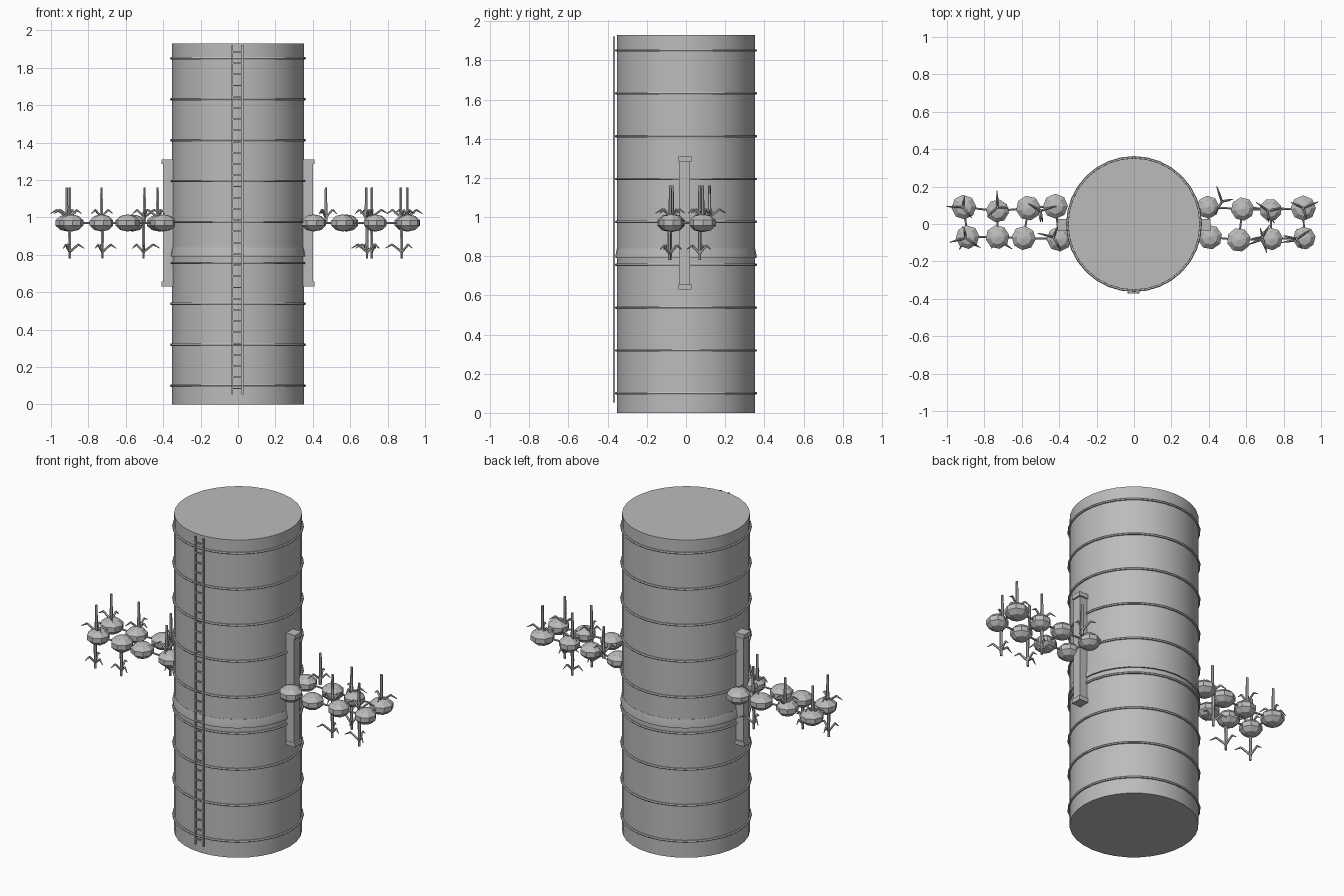
import bpy
import bmesh
import math
import random
from mathutils import Vector, Matrix

random.seed(4)
cube = bpy.data.objects.get("Cube")
if cube:
    bpy.data.objects.remove(cube, do_unlink=True)

grey = bpy.data.materials.new("plain_grey")
grey.use_nodes = True
COLOUR = (0.5, 0.5, 0.5, 1)
grey.diffuse_color = COLOUR
grey.node_tree.nodes["Principled BSDF"].inputs["Base Color"].default_value = COLOUR


def finish(name, bm, smooth=False):
    bmesh.ops.recalc_face_normals(bm, faces=bm.faces)
    mesh = bpy.data.meshes.new(name)
    bm.to_mesh(mesh)
    bm.free()
    obj = bpy.data.objects.new(name, mesh)
    bpy.context.collection.objects.link(obj)
    mesh.materials.append(grey)
    if smooth:
        bpy.ops.object.select_all(action='DESELECT')
        obj.select_set(True)
        bpy.context.view_layer.objects.active = obj
        bpy.ops.object.shade_smooth_by_angle(angle=math.radians(35))
    return obj


def box(bm, centre, size):
    bmesh.ops.create_cube(bm, size=1, matrix=Matrix.Translation(centre) @ Matrix.Diagonal((*size, 1)))


def rod(bm, a, b, r1, r2=None, sides=6):
    a, b = Vector(a), Vector(b)
    d = b - a
    place = Matrix.Translation((a + b) / 2) @ d.to_track_quat('Z', 'Y').to_matrix().to_4x4()
    bmesh.ops.create_cone(bm, cap_ends=True, segments=sides, radius1=r1,
                          radius2=r1 if r2 is None else r2, depth=d.length, matrix=place)


def lathe(bm, profile, sides=32, closed=False):
    rings = [[bm.verts.new((r * math.cos(t), r * math.sin(t), z))
              for t in (math.tau * i / sides for i in range(sides))] for r, z in profile]
    pairs = list(zip(rings, rings[1:])) + ([(rings[-1], rings[0])] if closed else [])
    for low, high in pairs:
        for i in range(sides):
            j = (i + 1) % sides
            bm.faces.new((low[i], low[j], high[j], high[i]))
    if not closed:
        bm.faces.new(rings[0])
        bm.faces.new(rings[-1])


# Main cylinder
R, H = 0.352, 1.93
bm = bmesh.new()
lathe(bm, [(R, 0), (R, H)])
finish("main_cylinder", bm, True)

# Hoops around the cylinder
bm = bmesh.new()
for k in range(9):
    z = 0.1 + k * 0.2188
    lathe(bm, [(R + 0.004 + 0.007 * math.cos(a), z + 0.007 * math.sin(a))
               for a in (math.tau * i / 6 for i in range(6))], closed=True)
finish("hoops", bm, True)

# Sloped collar
bm = bmesh.new()
lathe(bm, [(R - 0.01, 0.79), (R + 0.009, 0.79), (R + 0.009, 0.80), (R + 0.001, 0.84), (R - 0.01, 0.84)],
      closed=True)
finish("collar", bm, True)

# Ladder on the front
bm = bmesh.new()
for side in (-1, 1):
    box(bm, (side * 0.027 - 0.003, -0.368, 0.987), (0.009, 0.009, 1.87))
for k in range(31):
    box(bm, (-0.003, -0.368, 0.085 + k * 0.06), (0.05, 0.006, 0.008))
finish("ladder", bm)

# Upright side rails with end caps
for name, s in (("left_upright", 1), ("right_upright", -1)):
    bm = bmesh.new()
    box(bm, (s * 0.365, -0.008, 0.97), (0.07, 0.055, 0.66))
    for z in (0.643, 1.297):
        box(bm, (s * 0.37, -0.005, z), (0.08, 0.066, 0.026))
    finish(name, bm)

# Pods in two rows on each side
PODS = {
    "left": [[(0.395, 0.09), (0.58, 0.08), (0.73, 0.075), (0.905, 0.085)],
             [(0.405, -0.07), (0.56, -0.085), (0.735, -0.08), (0.91, -0.075)]],
    "right": [[(-0.42, 0.095), (-0.565, 0.085), (-0.73, 0.07), (-0.91, 0.09)],
              [(-0.4, -0.08), (-0.59, -0.075), (-0.73, -0.07), (-0.89, -0.07)]],
}
Z = 0.97
for side, rows in PODS.items():
    bm = bmesh.new()
    struts = bmesh.new()
    for row in rows:
        for x, y in row:
            r = random.uniform(0.062, 0.072)
            place = (Matrix.Translation((x, y, Z)) @ Matrix.Rotation(random.random(), 4, 'Z')
                     @ Matrix.Diagonal((r, r, 0.046, 1)))
            bmesh.ops.create_uvsphere(bm, u_segments=8, v_segments=5, radius=1, matrix=place)
        for a, b in zip(row, row[1:]):
            rod(struts, (*a, Z), (*b, Z), 0.006)
    for a, b in zip(*rows):
        rod(struts, (*a, Z), (*b, Z), 0.006)
    finish(side + "_pods", bm)
    finish(side + "_struts", struts)


# Branching masts: a stem with hooked arms, above or below a pod
def mast(bm, x, y, up, turn):
    base = Vector((x, y, Z))
    tip = 0.19 * up
    rod(bm, base, base + Vector((0, 0, tip)), 0.010, 0.007)
    for k, reach in enumerate((0.088, 0.075, 0.06)):
        t = turn + k * 2.3
        out = Vector((math.cos(t), math.sin(t), 0)) * reach
        start = 0.03 if up > 0 else -0.155
        root = base + Vector((0, 0, start))
        elbow = root + out * 0.6 + Vector((0, 0, 0.04))
        rod(bm, root, elbow, 0.007, 0.006, 5)
        rod(bm, elbow, root + out + Vector((0, 0, 0.02)), 0.006, 0.002, 5)


UPPER = {
    "left": [(0.47, 0.12, 1.9), (0.685, -0.07, 5.0), (0.715, 0.07, 0.2), (0.87, -0.08, 0.6), (0.905, 0.085, 0.4)],
    "right": [(-0.915, 0.09, 3.1), (-0.9, -0.075, 3.4), (-0.73, 0.09, 1.6), (-0.5, 0.07, 0.3), (-0.43, -0.07, 2.9)],
}
LOWER = {
    "left": [(0.69, -0.08, 3.5), (0.715, 0.07, 2.9), (0.875, -0.085, 3.3)],
    "right": [(-0.9, -0.085, 5.8), (-0.725, -0.085, 5.7), (-0.505, 0.07, 0.2)],
}
for side in ("left", "right"):
    bm = bmesh.new()
    for up, table in ((1, UPPER), (-1, LOWER)):
        for x, y, turn in table[side]:
            mast(bm, x, y, up, turn)
    finish(side + "_masts", bm)
